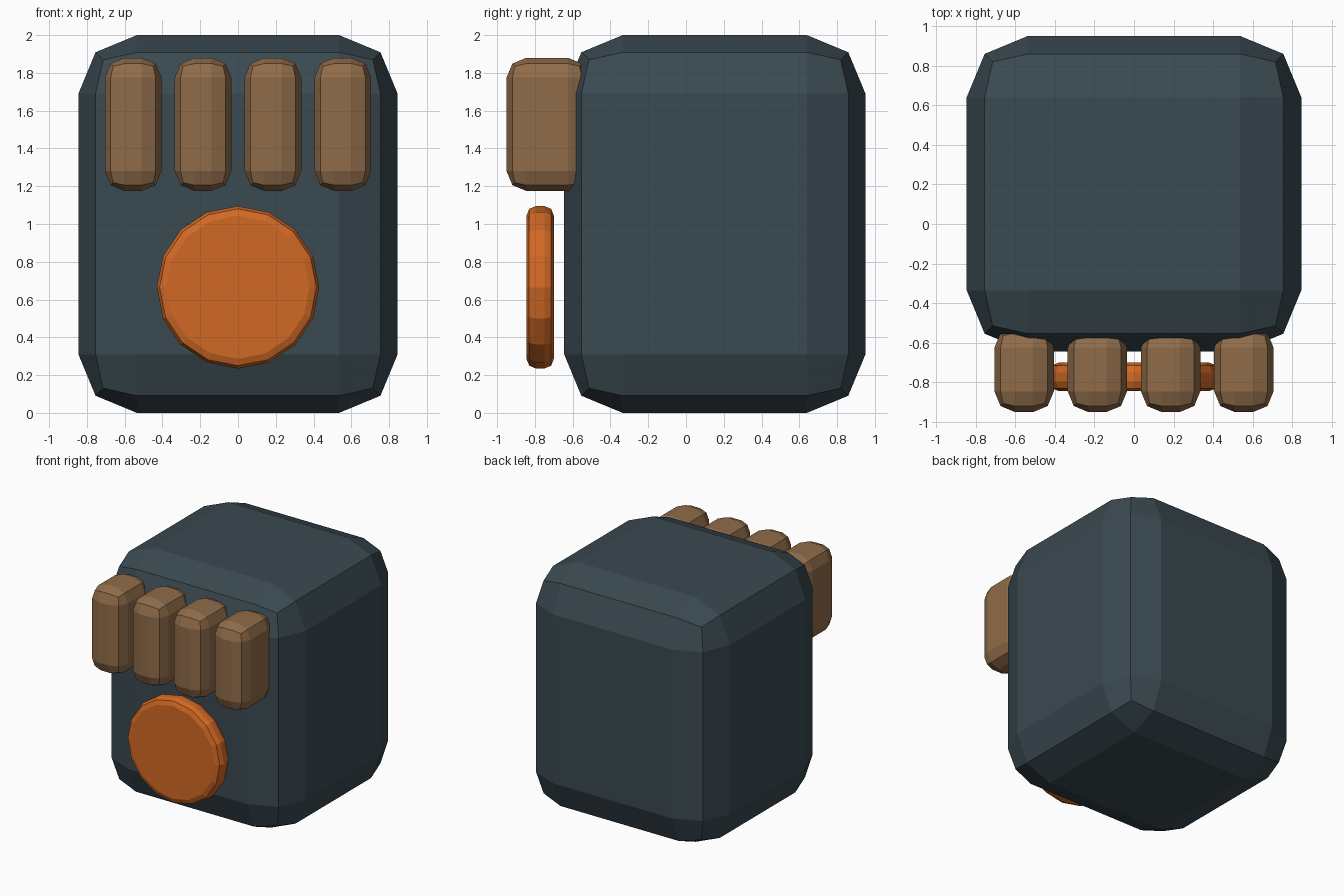
import bpy, bmesh, math
from mathutils import Matrix, Vector

cube = bpy.data.objects.get("Cube")
if cube:
    bpy.data.objects.remove(cube, do_unlink=True)


def make_material(name, color):
    mat = bpy.data.materials.new(name)
    mat.use_nodes = True
    mat.diffuse_color = (*color, 1)
    bsdf = next(n for n in mat.node_tree.nodes if n.type == 'BSDF_PRINCIPLED')
    bsdf.inputs["Base Color"].default_value = (*color, 1)
    return mat


def finish(name, bm, edges, bevel, location, mat):
    """Round the given edges in two flat steps and make the object."""
    bmesh.ops.bevel(bm, geom=edges, offset=bevel, offset_type='OFFSET',
                    segments=2, profile=0.5, affect='EDGES')
    bmesh.ops.recalc_face_normals(bm, faces=bm.faces)
    mesh = bpy.data.meshes.new(name)
    bm.to_mesh(mesh)
    bm.free()
    mesh.materials.append(mat)
    obj = bpy.data.objects.new(name, mesh)
    obj.location = location
    bpy.context.collection.objects.link(obj)
    return obj


def rounded_box(name, low, high, bevel, mat):
    low, high = Vector(low), Vector(high)
    bm = bmesh.new()
    bmesh.ops.create_cube(bm, size=1)
    bmesh.ops.scale(bm, vec=high - low, verts=bm.verts)
    return finish(name, bm, bm.edges[:], bevel, (low + high) / 2, mat)


def rounded_disc(name, radius, depth, bevel, location, mat):
    bm = bmesh.new()
    bmesh.ops.create_cone(bm, cap_ends=True, segments=16, radius1=radius,
                          radius2=radius, depth=depth,
                          matrix=Matrix.Rotation(math.pi / 2, 4, 'X'))
    # only the two rims are rounded
    rims = [e for e in bm.edges if abs(e.verts[0].co.y - e.verts[1].co.y) < 0.001]
    return finish(name, bm, rims, bevel, location, mat)


slate = make_material("slate", (0.042, 0.067, 0.082))
brown = make_material("brown", (0.28, 0.15, 0.067))
orange = make_material("orange", (0.645, 0.141, 0.018))

# Main block
rounded_box("body", (-0.845, -0.645, 0), (0.845, 0.95, 2), 0.31, slate)

# Row of four upright pads, sunk into the front
for i in range(4):
    x = (i - 1.5) * 0.37
    rounded_box(f"finger_pad_{i + 1}", (x - 0.15, -0.95, 1.175),
                (x + 0.15, -0.52, 1.88), 0.105, brown)

# Round pad in front of the block
rounded_disc("palm_disc", 0.43, 0.145, 0.05, (0, -0.772, 0.665), orange)
